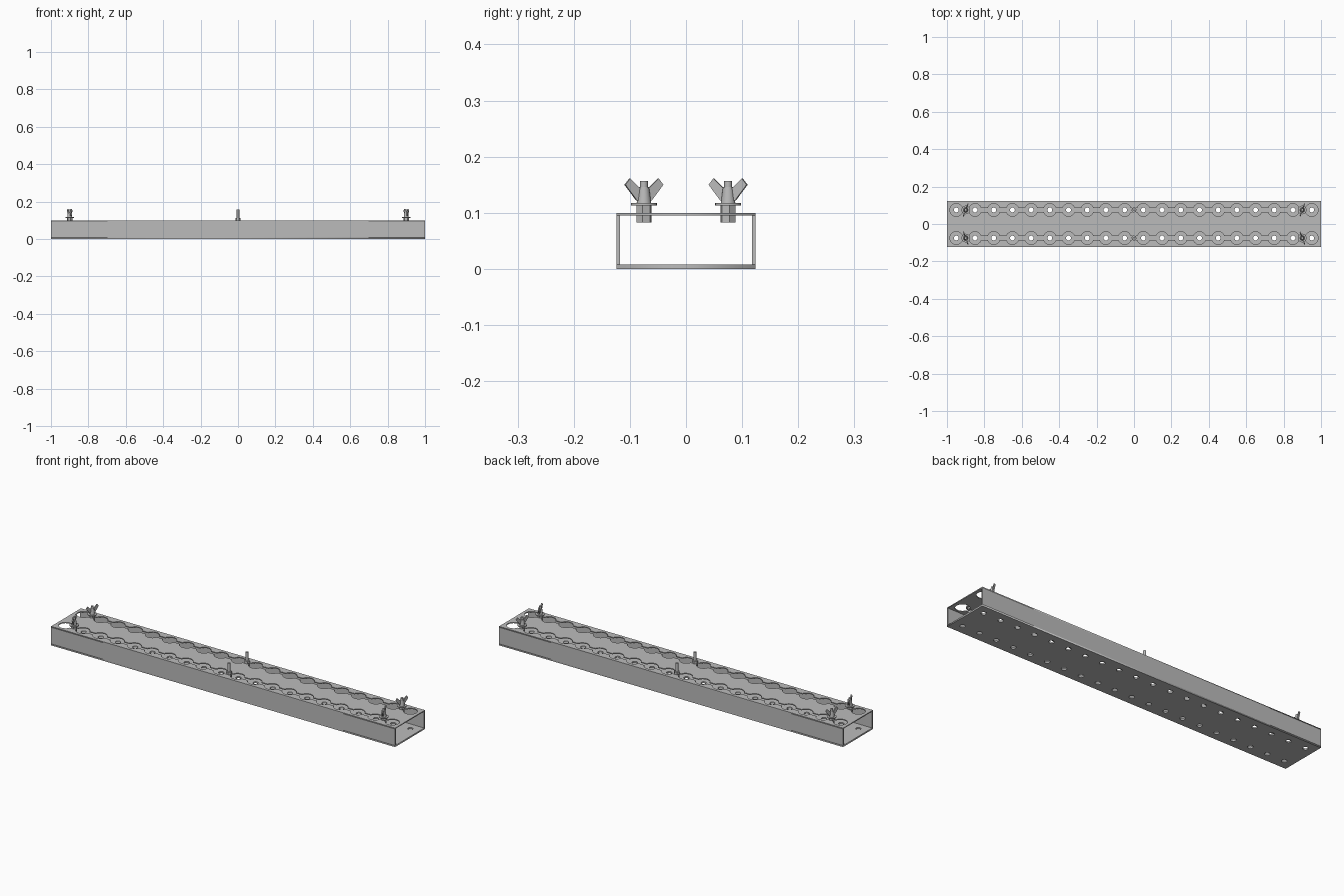
import bpy, bmesh, math
from mathutils import Matrix, Vector

old = bpy.data.objects.get("Cube")
if old:
    bpy.data.objects.remove(old)

steel = bpy.data.materials.new("galvanised grey")
steel.use_nodes = True
grey = (0.5, 0.5, 0.5, 1)
steel.diffuse_color = grey
steel.node_tree.nodes["Principled BSDF"].inputs["Base Color"].default_value = grey

LENGTH, WIDTH, HEIGHT = 2.0, 0.248, 0.1
FLOOR, ROOF, WALL = 0.008, 0.005, 0.006
ROWS = (-0.075, 0.075)
HOLES = [-0.95 + 0.1 * i for i in range(20)]
HOLE_R, SLOT_HALF, DRAIN_R = 0.034, 0.01, 0.013


def add_object(name, bm, smooth=False):
    bmesh.ops.recalc_face_normals(bm, faces=bm.faces)
    mesh = bpy.data.meshes.new(name)
    bm.to_mesh(mesh)
    bm.free()
    mesh.materials.append(steel)
    ob = bpy.data.objects.new(name, mesh)
    bpy.context.collection.objects.link(ob)
    if smooth:
        bpy.ops.object.select_all(action='DESELECT')
        ob.select_set(True)
        bpy.context.view_layer.objects.active = ob
        bpy.ops.object.shade_smooth_by_angle(angle=math.radians(30))
    return ob


def perforated_plate(name, outlines, low, high):
    """Flat plate whose first outline is the rim and the rest are holes."""
    curve = bpy.data.curves.new(name, 'CURVE')
    curve.dimensions = '2D'
    curve.fill_mode = 'BOTH'
    curve.extrude = (high - low) / 2
    for points in outlines:
        spline = curve.splines.new('POLY')
        spline.points.add(len(points) - 1)
        for p, (x, y) in zip(spline.points, points):
            p.co = (x, y, 0, 1)
        spline.use_cyclic_u = True
    helper = bpy.data.objects.new(name + " outline", curve)
    bpy.context.collection.objects.link(helper)
    graph = bpy.context.evaluated_depsgraph_get()
    mesh = bpy.data.meshes.new_from_object(helper.evaluated_get(graph))
    bpy.data.objects.remove(helper)
    bm = bmesh.new()
    bm.from_mesh(mesh)
    bmesh.ops.remove_doubles(bm, verts=bm.verts, dist=1e-5)
    bmesh.ops.translate(bm, verts=bm.verts, vec=(0, 0, (low + high) / 2))
    add_object(name, bm)


def circle(cx, cy, r, n=20):
    return [(cx + r * math.cos(math.tau * i / n), cy + r * math.sin(math.tau * i / n))
            for i in range(n)]


def keyhole_chain(cy, n=12):
    """Row of round holes joined by narrow slots, as one closed outline."""
    a = math.asin(SLOT_HALF / HOLE_R)
    upper = []
    for i, cx in enumerate(HOLES):
        start = math.pi if i == 0 else math.pi - a
        end = 0 if i == len(HOLES) - 1 else a
        for k in range(n + 1):
            t = start + (end - start) * k / n
            upper.append((cx + HOLE_R * math.cos(t), HOLE_R * math.sin(t)))
    lower = [(x, -y) for x, y in reversed(upper[1:-1])]
    return [(x, cy + y) for x, y in upper + lower]


# Channel: slotted roof, drilled floor and two side walls
hx, hy = LENGTH / 2, WIDTH / 2
rim = [(-hx, -hy), (hx, -hy), (hx, hy), (-hx, hy)]
perforated_plate("channel_roof", [rim] + [keyhole_chain(y) for y in ROWS],
                 HEIGHT - ROOF, HEIGHT)
perforated_plate("channel_floor", [rim] + [circle(x, y, DRAIN_R) for y in ROWS for x in HOLES],
                 0, FLOOR)
for name, side in (("front_wall", -1), ("back_wall", 1)):
    bm = bmesh.new()
    tall = HEIGHT - ROOF - FLOOR
    mat = Matrix.Translation((0, side * (hy - WALL / 2), FLOOR + tall / 2))
    bmesh.ops.create_cube(bm, size=1, matrix=mat @ Matrix.Diagonal((LENGTH, WALL, tall, 1)))
    add_object(name, bm)


def turned(name, x, y, low, high, r1, r2=None, sides=20, spin=0):
    bm = bmesh.new()
    mat = Matrix.Translation((x, y, (low + high) / 2)) @ Matrix.Rotation(spin, 4, 'Z')
    bmesh.ops.create_cone(bm, cap_ends=True, segments=sides, radius1=r1,
                          radius2=r1 if r2 is None else r2, depth=high - low, matrix=mat)
    return add_object(name, bm, smooth=sides > 8)


# Pair of raised wings, each a thin plate leaning out from the hub
WING = [(0.005, 0.121), (0.014, 0.122), (0.036, 0.15), (0.027, 0.161), (0.005, 0.14)]


def wings(name, x, y, spin):
    bm = bmesh.new()
    for side in (-1, 1):
        face = bm.faces.new([bm.verts.new((-0.003, side * w, z)) for w, z in WING])
        out = bmesh.ops.extrude_face_region(bm, geom=[face])["geom"]
        moved = [v for v in out if isinstance(v, bmesh.types.BMVert)]
        bmesh.ops.translate(bm, verts=moved, vec=Vector((0.006, 0, 0)))
    bmesh.ops.transform(bm, verts=bm.verts,
                        matrix=Matrix.Translation((x, y, 0)) @ Matrix.Rotation(spin, 4, 'Z'))
    add_object(name, bm)


# Bolts: plain studs in the middle, washers and wing nuts near the ends
for place, x in (("right", -0.9), ("middle", 0.0), ("left", 0.9)):
    for row, y in zip(("front", "back"), ROWS):
        tag = f"{row}_{place}_"
        spin = math.radians(20 if y < 0 else -20)
        turned(tag + "bolt_head", x, y, 0.083, HEIGHT - ROOF, 0.0145, sides=6, spin=spin)
        turned(tag + "bolt_shank", x, y, 0.09, 0.157, 0.007, sides=16)
        turned(tag + "hex_nut", x, y, HEIGHT, 0.113, 0.0145, sides=6, spin=spin)
        if place != "middle":
            turned(tag + "washer", x, y, 0.113, 0.117, 0.023, sides=24)
            turned(tag + "wing_nut_hub", x, y, 0.117, 0.146, 0.013, 0.009, sides=16)
            wings(tag + "wing_nut_wings", x, y, spin)
